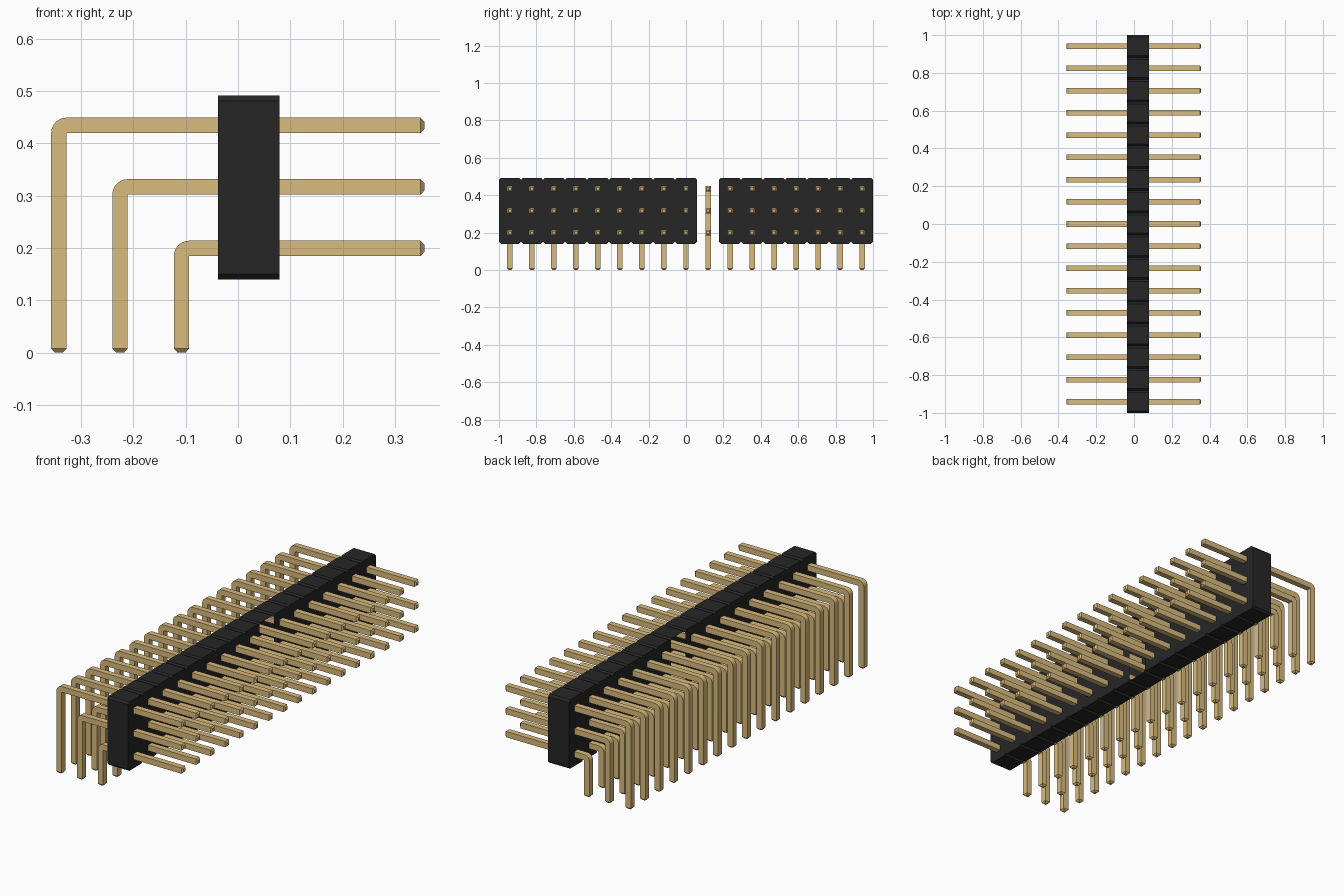
import bpy, bmesh, math
from mathutils import Vector

cube = bpy.data.objects.get("Cube")
if cube:
    bpy.data.objects.remove(cube, do_unlink=True)

COUNT = 17
PITCH = 2 / COUNT
HALF = 0.0147               # half thickness of a pin
X0, X1 = -0.038, 0.079      # housing depth
Z0, Z1 = 0.14, 0.492        # housing height
CHAMFER = 0.0105
OPEN_CELL = 9               # cell without its two broad faces


def material(name, rgb, metallic=0.0):
    mat = bpy.data.materials.new(name)
    mat.use_nodes = True
    mat.diffuse_color = (*rgb, 1)
    mat.node_tree.nodes["Principled BSDF"].inputs["Base Color"].default_value = (*rgb, 1)
    return mat


black = material("black plastic", (0.02, 0.0195, 0.0195))
gold = material("gold metal", (0.70, 0.50, 0.21))


def finish(bm, name, mat):
    bmesh.ops.recalc_face_normals(bm, faces=bm.faces)
    mesh = bpy.data.meshes.new(name)
    bm.to_mesh(mesh)
    bm.free()
    mesh.materials.append(mat)
    return mesh


def add_object(name, mesh):
    obj = bpy.data.objects.new(name, mesh)
    bpy.context.collection.objects.link(obj)
    return obj


def cell_y(i):
    return (i - (COUNT - 1) / 2) * PITCH


# Housing: a row of chamfered cells sharing one hollow shell
def housing_mesh():
    bm = bmesh.new()
    h = PITCH / 2
    c = CHAMFER
    outline = [(-h, Z0 + c), (-h + c, Z0), (h - c, Z0), (h, Z0 + c),
               (h, Z1 - c), (h - c, Z1), (-h + c, Z1), (-h, Z1 - c)]
    for i in range(COUNT):
        y = cell_y(i)
        back, front = [[bm.verts.new((x, y + dy, z)) for dy, z in outline]
                       for x in (X0, X1)]
        if i != OPEN_CELL:
            bm.faces.new(front)
            bm.faces.new(back[::-1])
        for k in range(8):
            # walls between neighbouring cells are left out
            if (k == 3 and i < COUNT - 1) or (k == 7 and i > 0):
                continue
            n = (k + 1) % 8
            bm.faces.new((back[k], back[n], front[n], front[k]))
    bmesh.ops.remove_doubles(bm, verts=bm.verts, dist=1e-5)
    return finish(bm, "housing", black)


# Right-angle pin: square section swept along a bent path, with tapered tips
def pin_mesh(name, leg_x, arm_z):
    tip, taper, steps = 0.008, 0.5, 6
    down, right = math.pi, math.pi / 2
    stations = [(leg_x, 0, down, taper), (leg_x, tip, down, 1)]
    for s in range(steps + 1):
        a = down - right * s / steps
        corner = Vector((leg_x + HALF, arm_z - HALF))
        stations.append((corner.x + HALF * math.cos(a),
                         corner.y + HALF * math.sin(a), a, 1))
    stations += [(0.349, arm_z, right, 1), (0.356, arm_z, right, taper)]

    bm = bmesh.new()
    rings = []
    for x, z, a, scale in stations:
        r = HALF * scale
        ox, oz = r * math.cos(a), r * math.sin(a)
        rings.append([bm.verts.new((x + s * ox, t * r, z + s * oz))
                      for s, t in ((1, -1), (1, 1), (-1, 1), (-1, -1))])
    for p, q in zip(rings, rings[1:]):
        for k in range(4):
            n = (k + 1) % 4
            bm.faces.new((p[k], p[n], q[n], q[k]))
    bm.faces.new(rings[0])
    bm.faces.new(rings[-1])
    bmesh.ops.remove_doubles(bm, verts=bm.verts, dist=1e-5)
    bmesh.ops.dissolve_degenerate(bm, edges=bm.edges, dist=1e-5)
    return finish(bm, name, gold)


add_object("housing", housing_mesh())

rows = [("lower_pin", -0.108, 0.1995),
        ("middle_pin", -0.2255, 0.317),
        ("upper_pin", -0.3425, 0.4345)]
for name, leg_x, arm_z in rows:
    mesh = pin_mesh(name, leg_x, arm_z)
    for i in range(COUNT):
        pin = add_object(f"{name}_{i + 1}", mesh)
        pin.location.y = cell_y(i)
    # smooth the bend only, keeping the square edges sharp
    bpy.ops.object.select_all(action="DESELECT")
    pin.select_set(True)
    bpy.context.view_layer.objects.active = pin
    bpy.ops.object.shade_smooth_by_angle(angle=math.radians(25))
